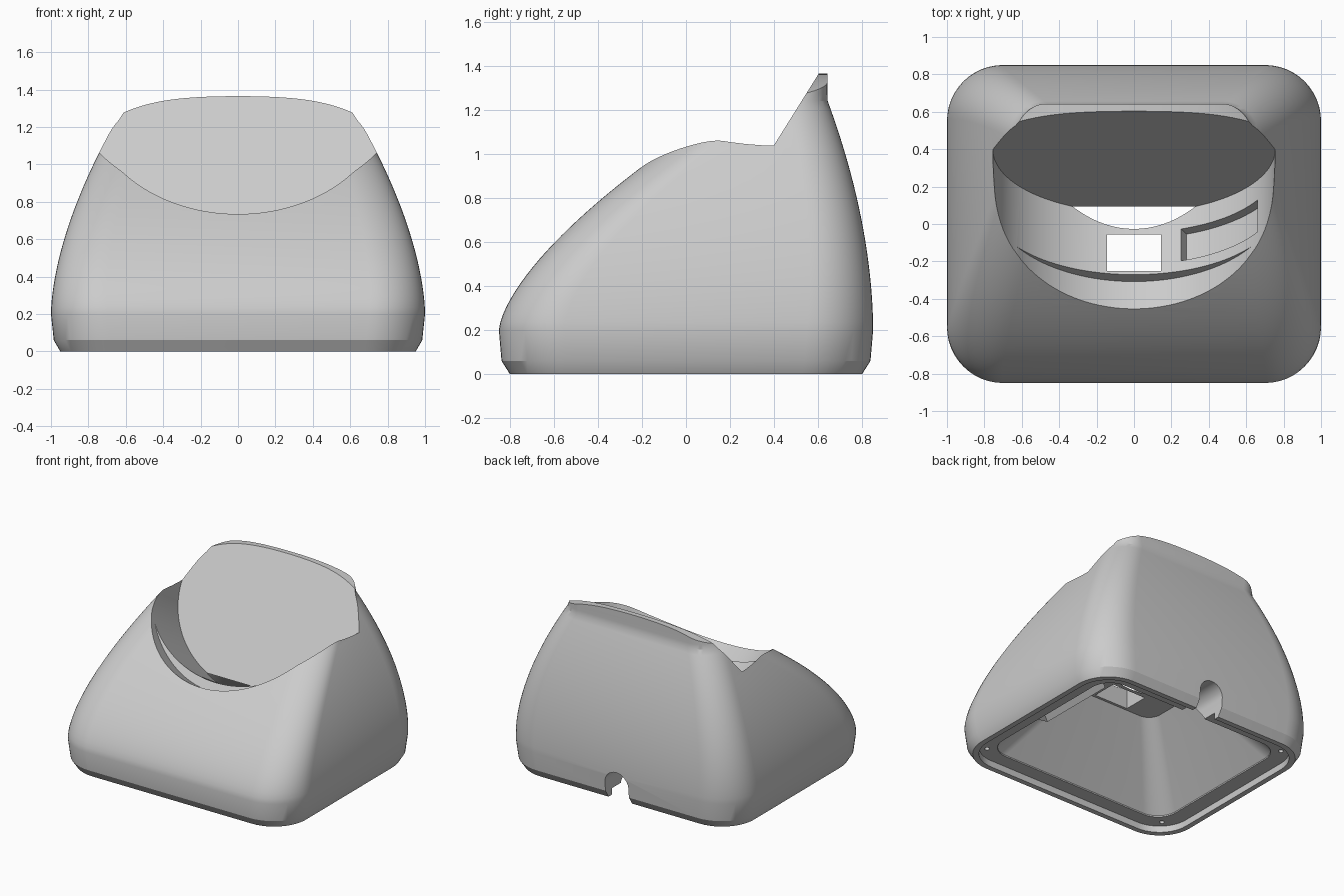
import bpy, bmesh
from math import sin, cos, pi, radians
from mathutils import Vector

if "Cube" in bpy.data.objects:
    bpy.data.objects.remove(bpy.data.objects["Cube"], do_unlink=True)

grey = bpy.data.materials.new("light grey plastic")
grey.use_nodes = True
grey.diffuse_color = (0.6, 0.6, 0.6, 1)
grey.node_tree.nodes["Principled BSDF"].inputs["Base Color"].default_value = (0.6, 0.6, 0.6, 1)


def loft(name, rings):
    """Closed solid skinned through rings of equal point count."""
    bm = bmesh.new()
    rows = [[bm.verts.new(p) for p in ring] for ring in rings]
    count = len(rows[0])
    for low, high in zip(rows, rows[1:]):
        for i in range(count):
            j = (i + 1) % count
            bm.faces.new((low[i], low[j], high[j], high[i]))
    bm.faces.new(rows[0][::-1])
    bm.faces.new(rows[-1])
    bmesh.ops.recalc_face_normals(bm, faces=bm.faces[:])
    mesh = bpy.data.meshes.new(name)
    bm.to_mesh(mesh)
    bm.free()
    mesh.materials.append(grey)
    obj = bpy.data.objects.new(name, mesh)
    bpy.context.collection.objects.link(obj)
    return obj


def rounded_rect(hw, front, back, r, z, steps=12):
    """Ring with rounded corners at height z."""
    r = min(r, (back - front) * 0.45)
    ring = []
    for k, (cx, cy) in enumerate([(hw - r, back - r), (r - hw, back - r),
                                  (r - hw, front + r), (hw - r, front + r)]):
        for i in range(steps + 1):
            a = (k + i / steps) * pi / 2
            ring.append(Vector((cx + r * cos(a), cy + r * sin(a), z)))
    return ring


def prism(name, pts, frame, start, end):
    """Extrude a flat outline along the frame's third axis."""
    o, u, v, n = frame
    return loft(name, [[o + u * a + v * b + n * d for a, b in pts] for d in (start, end)])


def cut(target, cutter):
    mod = target.modifiers.new("cut", 'BOOLEAN')
    mod.operation = 'DIFFERENCE'
    mod.solver = 'EXACT'
    mod.object = cutter
    bpy.context.view_layer.objects.active = target
    bpy.ops.object.modifier_apply(modifier=mod.name)
    bpy.data.objects.remove(cutter, do_unlink=True)


X, Y, Z = Vector((1, 0, 0)), Vector((0, 1, 0)), Vector((0, 0, 1))
WORLD = (Vector(), X, Y, Z)
UPRIGHT = (Vector(), X, Z, Y)
# Cradle frame: across, up the backrest, out of the backrest
up = Vector((0, 0.53, 0.848)).normalized()
CRADLE = (Vector((0, 0.06, 0.496)), X, up, Vector((0, -up.z, up.y)))


# Outer body: chamfered foot, then sides curving inwards
def body_ring(z):
    d = max(z - 0.2, 0)
    return rounded_rect(1 - 0.33 * d ** 1.68, -0.85 + 1.02 * d ** 1.51,
                        max(0.85 - 0.192 * d ** 1.86, 0.642), 0.3 - 0.11 * d, z)


rings = [rounded_rect(0.95, -0.8, 0.8, 0.27, 0), rounded_rect(0.985, -0.838, 0.838, 0.3, 0.06)]
rings += [body_ring(0.2 + 1.22 * i / 34) for i in range(35)]
body = loft("stand_body", rings)

# Domed top edge of the backrest
dome = [(x, 1.365 - 0.1 * x ** 2 - 0.36 * x ** 4) for x in [i / 25 - 0.8 for i in range(41)]]
cut(body, prism("dome_cutter", dome + [(0.8, 1.7), (-0.8, 1.7)], UPRIGHT, 0.3, 1))


# Cradle scoop, with a wider mouth near the front
def scoop(a, b, centre):
    arc = [(a * cos(t), centre + b * sin(t)) for t in [pi + pi * i / 64 for i in range(65)]]
    return arc + [(1.1, 1.8), (-1.1, 1.8)]


cut(body, prism("scoop_cutter", scoop(0.755, 0.64, 0.64), CRADLE, 0, 1.6))
cut(body, prism("mouth_cutter", scoop(0.755, 0.8, 0.73), CRADLE, 0.39, 1.6))

# Hollow underside tapering to the cradle, keeping a housing behind the side pocket
cavity = loft("cavity_cutter", [rounded_rect(0.79, -0.65, 0.65, 0.16, -0.05),
                                rounded_rect(0.79, -0.65, 0.65, 0.16, 0.06),
                                rounded_rect(0.38, -0.27, 0.27, 0.1, 0.55)])
housing = [(0.23, -0.06), (0.59, -0.44), (1.02, -0.05), (0.66, 0.33)]
cut(cavity, prism("housing_keeper", housing, CRADLE, 0.08, 0.37))
cut(body, cavity)

# Ledge for the base plate
cut(body, loft("ledge_cutter", [rounded_rect(0.91, -0.76, 0.76, 0.24, z) for z in (-0.05, 0.05)]))

# Screw holes in the ledge corners
for sx in (-1, 1):
    for sy in (-1, 1):
        hole = [(sx * 0.8 + 0.018 * cos(i * pi / 8), sy * 0.65 + 0.018 * sin(i * pi / 8))
                for i in range(16)]
        cut(body, prism("screw_cutter", hole, WORLD, 0, 0.15))

# Connector opening in the cradle wall
opening = [(-0.145, -0.25), (0.145, -0.25), (0.145, -0.055), (-0.145, -0.055)]
cut(body, prism("connector_cutter", opening, WORLD, 0.4, 0.9))

# Shallow side pocket in the cradle wall
pocket = []
for i in range(21):
    u = 0.28 + 0.38 * i / 20
    pocket.append((u, 0.64 - 0.7 * (1 - (u / 0.8) ** 2) ** 0.5))
pocket += [(0.66, 0.64), (0.25, 0.64), (0.25, 0.04)]
cut(body, prism("pocket_cutter", pocket, CRADLE, 0.125, 0.325))

# Arched cable notch at the back
arch = [(0.1 * cos(i * pi / 24), 0.13 + 0.1 * sin(i * pi / 24)) for i in range(25)]
cut(body, prism("cable_cutter", arch + [(-0.1, -0.1), (0.1, -0.1)], UPRIGHT, 0.45, 1))

# Smooth the curved faces, keep cut edges crisp
bpy.ops.object.select_all(action='DESELECT')
body.select_set(True)
bpy.context.view_layer.objects.active = body
bpy.ops.object.shade_smooth_by_angle(angle=radians(25))
